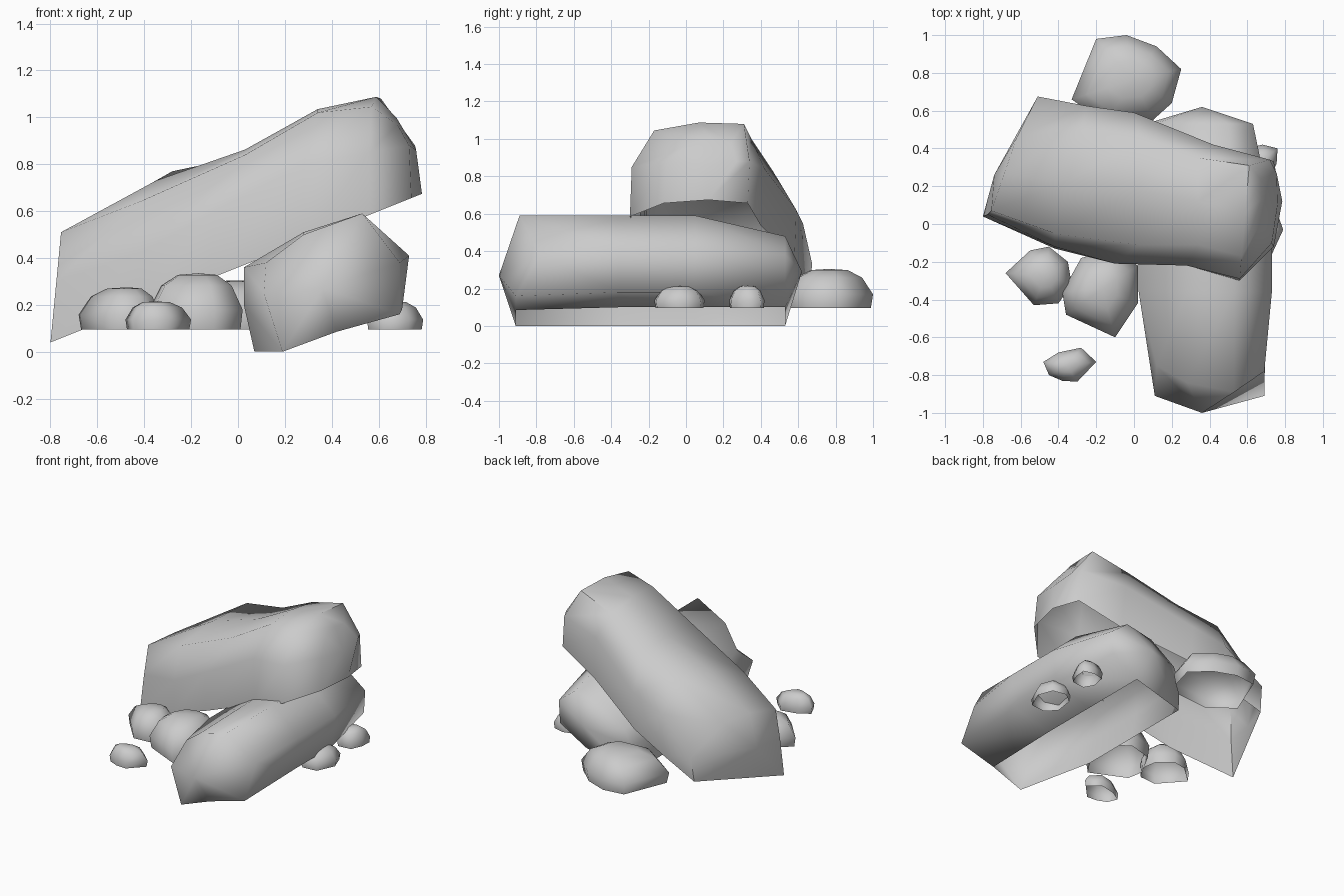
import bpy, bmesh, math
from mathutils import Vector

if "Cube" in bpy.data.objects:
    bpy.data.objects.remove(bpy.data.objects["Cube"])


def loft(name, rings, closed=False, start=None, end=None, angle=60):
    """Skin a run of rings; start / end are optional cap centres."""
    bm = bmesh.new()
    vr = [[bm.verts.new(p) for p in r] for r in rings]
    n = len(rings[0])
    for a, b in zip(vr, vr[1:]):
        for i in range(n if closed else n - 1):
            j = (i + 1) % n
            bm.faces.new((a[i], a[j], b[j], b[i]))
    for ring, tip in ((vr[0], start), (vr[-1], end)):
        if tip is not None:
            t = bm.verts.new(tip)
            for i in range(n):
                bm.faces.new((ring[i], ring[(i + 1) % n], t))
    bmesh.ops.recalc_face_normals(bm, faces=bm.faces)
    # open shells: make sure the normals face outwards
    mid = sum((v.co for v in bm.verts), Vector()) / len(bm.verts)
    if sum((f.calc_center_median() - mid).dot(f.normal) * f.calc_area() for f in bm.faces) < 0:
        bmesh.ops.reverse_faces(bm, faces=bm.faces)
    me = bpy.data.meshes.new(name)
    bm.to_mesh(me)
    bm.free()
    ob = bpy.data.objects.new(name, me)
    bpy.context.collection.objects.link(ob)
    bpy.ops.object.select_all(action='DESELECT')
    ob.select_set(True)
    bpy.context.view_layer.objects.active = ob
    bpy.ops.object.shade_smooth_by_angle(angle=math.radians(angle))
    return ob


# Leaning slab: arches from front foot over the top to back foot, open below
arches = [
    [(-.80, .04), (-.775, .05, .30), (-.755, .07, .51), (-.62, .46, .52), (-.51, .675, .33), (-.52, .65)],
    [(-.42, -.13), (-.42, -.12, .42), (-.42, -.05, .64), (-.28, .50, .77), (-.25, .625, .55), (-.25, .62)],
    [(-.12, -.20), (-.10, -.21, .60), (.03, -.11, .84), (.03, .46, .835), (.00, .59, .62), (.00, .58)],
    [(.28, -.22), (.28, -.22, .80), (.34, -.11, 1.02), (.34, .35, 1.00), (.42, .42, .84), (.44, .40)],
    [(.56, -.30), (.56, -.29, .85), (.57, -.17, 1.045), (.61, .31, 1.08), (.72, .34, .88), (.74, .33)],
    [(.74, -.12), (.73, -.10, .88), (.68, .02, .97), (.67, .24, .98), (.755, .27, .88), (.785, .12)],
]
arches = [[Vector(p if len(p) == 3 else (*p, .36 + .40 * p[0])) for p in r] for r in arches]
for r in arches:   # gentle crown along the top
    r.insert(3, (r[2] + r[3]) / 2 + Vector((0, 0, .025)))
loft("leaning_slab", arches, start=(-.74, .26, .30), end=(.76, .10, .86), angle=65)

# Lower slab: x-z sections placed along y, with a gap underneath
nose = [(.19, 0), (.11, .25), (.12, .38), (.28, .50), (.53, .59), (.69, .38), (.69, .16), (.42, .085)]
body = [(.07, 0), (.025, .20), (.025, .36), (.28, .51), (.53, .59), (.73, .41), (.70, .18), (.42, .10)]
tail = [(.07, 0), (.06, .20), (.11, .31), (.30, .44), (.50, .48), (.63, .38), (.62, .22), (.42, .10)]
sections = [[(x, y, z) for x, z in prof]
            for y, prof in ((-.91, nose), (-.36, body), (.05, body), (.53, tail))]
# rounded shoulders of the nose
for i, y in ((2, -.75), (3, -.84), (4, -.89), (5, -.78)):
    x, z = nose[i]
    sections[0][i] = (x, y, z)
loft("lower_slab", sections, start=(.36, -1, .27), end=(.36, .62, .29), angle=80)

# Small stones: plan outline, raised in shrinking rings to a rounded top
BASE = .095
stones = {
    "left_stone": (.275, [(-.68, -.26), (-.55, -.14), (-.45, -.12), (-.35, -.20),
                          (-.33, -.32), (-.40, -.42), (-.53, -.43)]),
    "middle_stone": (.335, [(-.38, -.36), (-.36, -.48), (-.10, -.60), (.02, -.42),
                            (.02, -.22), (-.10, -.13), (-.28, -.18)]),
    "front_pebble": (.215, [(-.48, -.73), (-.45, -.80), (-.38, -.83), (-.30, -.835),
                            (-.20, -.73), (-.28, -.655), (-.40, -.68)]),
    "back_stone": (.305, [(-.33, .66), (-.20, .98), (-.04, 1.0), (.12, .94),
                          (.25, .82), (.20, .64), (.10, .55), (-.15, .53)]),
    "right_pebble": (.215, [(.55, -.10), (.62, -.17), (.73, -.16), (.79, -.03),
                            (.75, .08), (.65, .10), (.57, .04)]),
    "back_right_pebble": (.215, [(.58, .30), (.62, .23), (.72, .24), (.755, .32),
                                 (.76, .40), (.68, .42), (.60, .40)]),
}
for name, (top, outline) in stones.items():
    cx = sum(p[0] for p in outline) / len(outline)
    cy = sum(p[1] for p in outline) / len(outline)
    rings = [[(cx + (x - cx) * s, cy + (y - cy) * s, BASE + (top - BASE) * h) for x, y in outline]
             for s, h in ((.95, 0), (1, .35), (.75, .78), (.42, .97))]
    loft(name, rings, closed=True, end=(cx, cy, top), angle=100)
